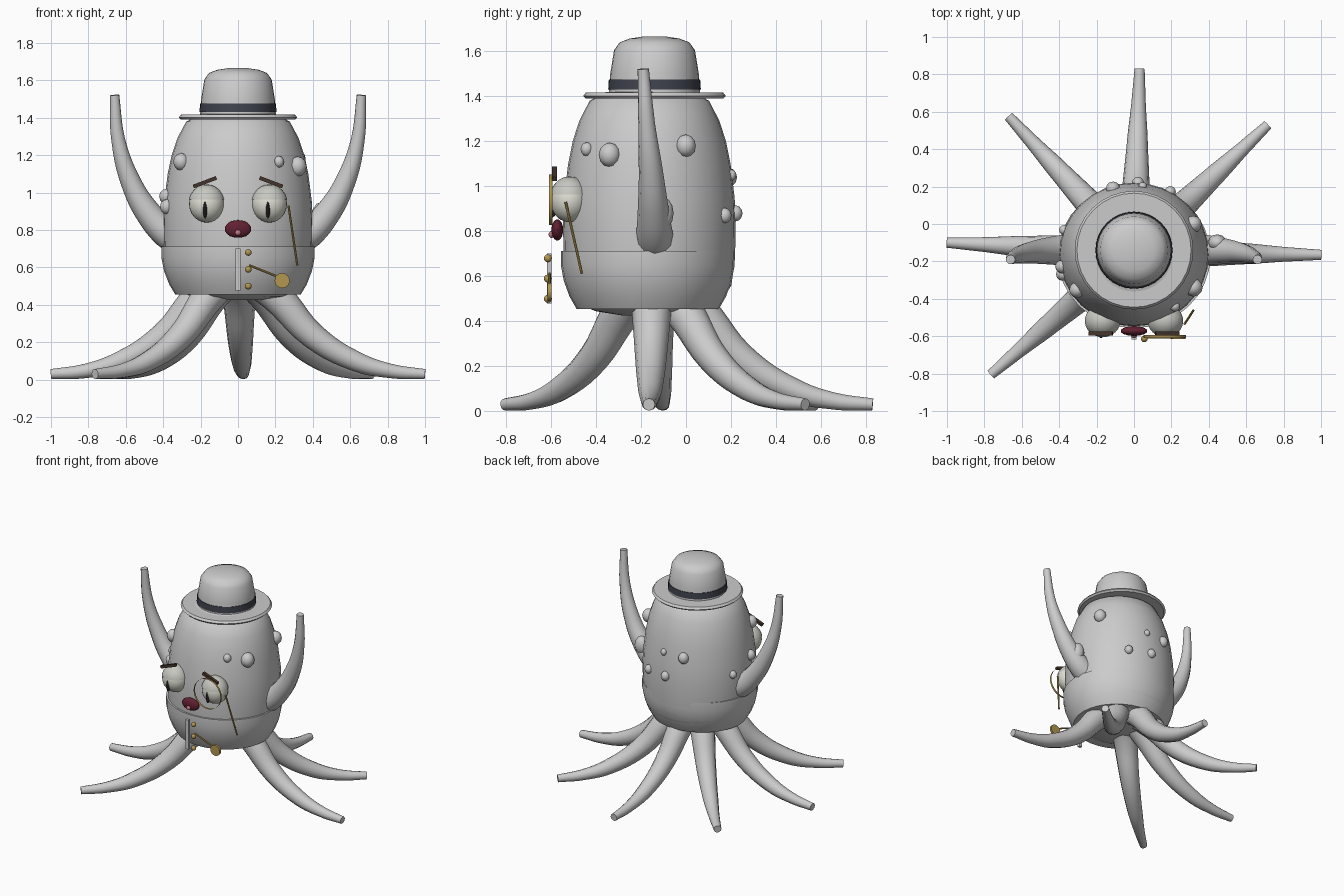
import bpy, bmesh, math
from mathutils import Vector

if "Cube" in bpy.data.objects:
    bpy.data.objects.remove(bpy.data.objects["Cube"])

CY = -0.163            # y of the body axis
MATS = {}


def mat(name, col):
    if name not in MATS:
        m = bpy.data.materials.new(name)
        m.diffuse_color = (*col, 1)
        m.use_nodes = True
        m.node_tree.nodes["Principled BSDF"].inputs["Base Color"].default_value = m.diffuse_color
        MATS[name] = m
    return MATS[name]


GOLD = mat("gold", (0.45, 0.31, 0.08))
BLACK = mat("black", (0.02, 0.02, 0.02))
NAVY = mat("band", (0.05, 0.055, 0.075))
BROWN = mat("brown", (0.06, 0.035, 0.025))
WHITE = mat("eye_white", (0.74, 0.74, 0.66))
LID = mat("lid", (0.58, 0.58, 0.54))
RED = mat("dark_red", (0.12, 0.015, 0.03))
PINK = mat("pink", (0.55, 0.2, 0.24))


def finish(name, bm, material=None, angle=35):
    me = bpy.data.meshes.new(name)
    bmesh.ops.recalc_face_normals(bm, faces=bm.faces)
    bm.to_mesh(me)
    bm.free()
    ob = bpy.data.objects.new(name, me)
    bpy.context.collection.objects.link(ob)
    if material:
        me.materials.append(material)
    bpy.ops.object.select_all(action='DESELECT')
    ob.select_set(True)
    bpy.context.view_layer.objects.active = ob
    bpy.ops.object.shade_smooth_by_angle(angle=math.radians(angle))
    return ob


def lathe(name, prof, cy, sy=1.0, material=None, n=32):
    bm = bmesh.new()
    rings = []
    for r, z in prof:
        rings.append([bm.verts.new((r * math.cos(2 * math.pi * i / n),
                                    cy + sy * r * math.sin(2 * math.pi * i / n), z))
                      for i in range(n)])
    for a, b in zip(rings, rings[1:]):
        for i in range(n):
            j = (i + 1) % n
            bm.faces.new((a[i], a[j], b[j], b[i]))
    bm.faces.new(rings[0])
    bm.faces.new(rings[-1])
    return finish(name, bm, material)


def ball(name, loc, size, material=None, cut=None, seg=24):
    bm = bmesh.new()
    bmesh.ops.create_uvsphere(bm, u_segments=seg, v_segments=seg // 2, radius=1)
    if cut is not None:
        bmesh.ops.bisect_plane(bm, geom=bm.verts[:] + bm.edges[:] + bm.faces[:],
                               plane_co=(0, 0, cut), plane_no=(0, 0, 1), clear_inner=True)
    bmesh.ops.scale(bm, vec=size, verts=bm.verts)
    bmesh.ops.translate(bm, vec=loc, verts=bm.verts)
    return finish(name, bm, material)


def box(name, loc, size, material=None, tilt=0):
    bm = bmesh.new()
    bmesh.ops.create_cube(bm, size=1)
    bmesh.ops.scale(bm, vec=size, verts=bm.verts)
    ob = finish(name, bm, material)
    ob.location = loc
    ob.rotation_euler = (0, tilt, 0)
    return ob


def rod(name, a, b, r, material, n=8, caps=True):
    a, b = Vector(a), Vector(b)
    bm = bmesh.new()
    bmesh.ops.create_cone(bm, cap_ends=caps, segments=n, radius1=r, radius2=r,
                          depth=(b - a).length)
    ob = finish(name, bm, material)
    ob.location = (a + b) / 2
    ob.rotation_mode = 'QUATERNION'
    ob.rotation_quaternion = (b - a).to_track_quat('Z', 'Y')
    return ob


def tube(name, pts):
    cu = bpy.data.curves.new(name, 'CURVE')
    cu.dimensions = '3D'
    cu.bevel_depth = 1.0
    cu.bevel_resolution = 4
    cu.resolution_u = 5
    cu.use_fill_caps = True
    sp = cu.splines.new('BEZIER')
    sp.bezier_points.add(len(pts) - 1)
    for p, (x, y, z, r) in zip(sp.bezier_points, pts):
        p.co = (x, y, z)
        p.radius = r
        p.handle_left_type = p.handle_right_type = 'AUTO'
    ob = bpy.data.objects.new(name, cu)
    bpy.context.collection.objects.link(ob)
    bpy.ops.object.select_all(action='DESELECT')
    ob.select_set(True)
    bpy.context.view_layer.objects.active = ob
    bpy.ops.object.convert(target='MESH')
    bpy.ops.object.shade_smooth_by_angle(angle=math.radians(40))


# Body and waistcoat
BODY = [(0.12, 0.425), (0.25, 0.445), (0.33, 0.48), (0.38, 0.56), (0.397, 0.68), (0.4, 0.85),
        (0.395, 0.95), (0.376, 1.1), (0.355, 1.2), (0.325, 1.29), (0.277, 1.38), (0.2, 1.42)]
lathe("body", BODY, CY, 0.96)
lathe("waistcoat", [(0.2, 0.455), (0.335, 0.455), (0.368, 0.51), (0.395, 0.58), (0.409, 0.65),
                    (0.409, 0.713), (0.395, 0.713)], -0.17, 0.945)

# Hat
HY = -0.14
lathe("hat_brim", [(0.1, 1.39), (0.305, 1.39), (0.317, 1.402), (0.305, 1.417), (0.1, 1.417)], HY)
lathe("hat_crown", [(0.203, 1.41), (0.197, 1.5), (0.18, 1.605), (0.155, 1.64), (0.11, 1.657),
                    (0.05, 1.666), (0.01, 1.667)], HY)
lathe("hat_band", [(0.19, 1.43), (0.206, 1.43), (0.203, 1.476), (0.19, 1.476)], HY, 1, NAVY)

# Ground tentacles: fraction along the reach, height, radius
PATH = [(0.08, 0.54, 0.09), (0.2, 0.45, 0.088), (0.4, 0.235, 0.07), (0.63, 0.098, 0.054),
        (0.82, 0.046, 0.038), (1.0, 0.03, 0.027)]
TIPS = [(0.03, 0.83), (-0.67, 0.575), (0.715, 0.53), (-1, -0.1), (1, -0.165), (-0.765, -0.805)]
for k, (tx, ty) in enumerate(TIPS):
    tube(f"ground_tentacle_{k + 1}",
         [(tx * f, -0.15 + (ty + 0.15) * f, z, r) for f, z, r in PATH])

# Raised tentacles
for s, side in ((-1, "left"), (1, "right")):
    tube(f"raised_tentacle_{side}",
         [(s * 0.26, -0.14, 0.71, 0.085), (s * 0.38, -0.14, 0.785, 0.082),
          (s * 0.475, -0.145, 0.885, 0.07), (s * 0.57, -0.155, 1.05, 0.055),
          (s * 0.64, -0.175, 1.28, 0.037), (s * 0.66, -0.19, 1.522, 0.025)])
ball("tentacle_bump", (0.445, -0.1, 0.88), (0.05, 0.045, 0.07), seg=12)

# Skin warts: angle, height, size
WARTS = [(-30, 1.14, 0.054), (-53, 1.165, 0.031), (28, 1.18, 0.05), (107, 1.04, 0.042),
         (83, 1.05, 0.025), (61, 0.87, 0.034), (87, 0.88, 0.036), (213, 1.165, 0.047),
         (190, 0.98, 0.04), (196, 0.925, 0.04), (160, 0.9, 0.03)]
for k, (a, z, s) in enumerate(WARTS):
    for (r0, z0), (r1, z1) in zip(BODY, BODY[1:]):
        if z0 <= z <= z1:
            r = r0 + (r1 - r0) * (z - z0) / (z1 - z0)
    a = math.radians(a)
    ball(f"wart_{k + 1}", (r * math.cos(a), CY + 0.96 * r * math.sin(a), z), (s * 0.9, s * 0.9, s), seg=12)

# Eyes, lids, pupils and brows
for s, side in ((-1, "left"), (1, "right")):
    x = s * 0.168
    ball(f"eye_{side}", (x, -0.518, 0.94), (0.094, 0.086, 0.1), WHITE)
    ball(f"eyelid_{side}", (x, -0.518, 0.94), (0.098, 0.09, 0.104), LID, cut=0.22)
    ball(f"pupil_{side}", (x - 0.008, -0.592, 0.912), (0.012, 0.018, 0.05), BLACK, seg=12)
    box(f"brow_{side}", (s * 0.177, -0.585, 1.056), (0.132, 0.022, 0.02), BROWN, s * 0.36)

# Mouth and tongue
ball("mouth", (0, -0.572, 0.806), (0.071, 0.026, 0.047), RED)
ball("tongue", (0, -0.597, 0.786), (0.016, 0.014, 0.016), PINK, seg=12)

# Monocle and cord
rod("monocle_ring", (0.165, -0.61, 0.94), (0.165, -0.594, 0.94), 0.113, GOLD, 32, caps=False)
rod("monocle_cord", (0.27, -0.535, 0.93), (0.317, -0.463, 0.612), 0.006, GOLD)

# Placket, buttons and pocket watch
box("placket", (0, -0.607, 0.59), (0.026, 0.02, 0.224))
for k, z in enumerate((0.5, 0.59, 0.68)):
    ball(f"button_{k + 1}", (0.055, -0.614, z), (0.018, 0.018, 0.018), GOLD, seg=12)
rod("watch_chain", (0.06, -0.607, 0.612), (0.22, -0.607, 0.548), 0.006, GOLD)
rod("pocket_watch", (0.236, -0.615, 0.53), (0.236, -0.597, 0.53), 0.04, GOLD, 24)
